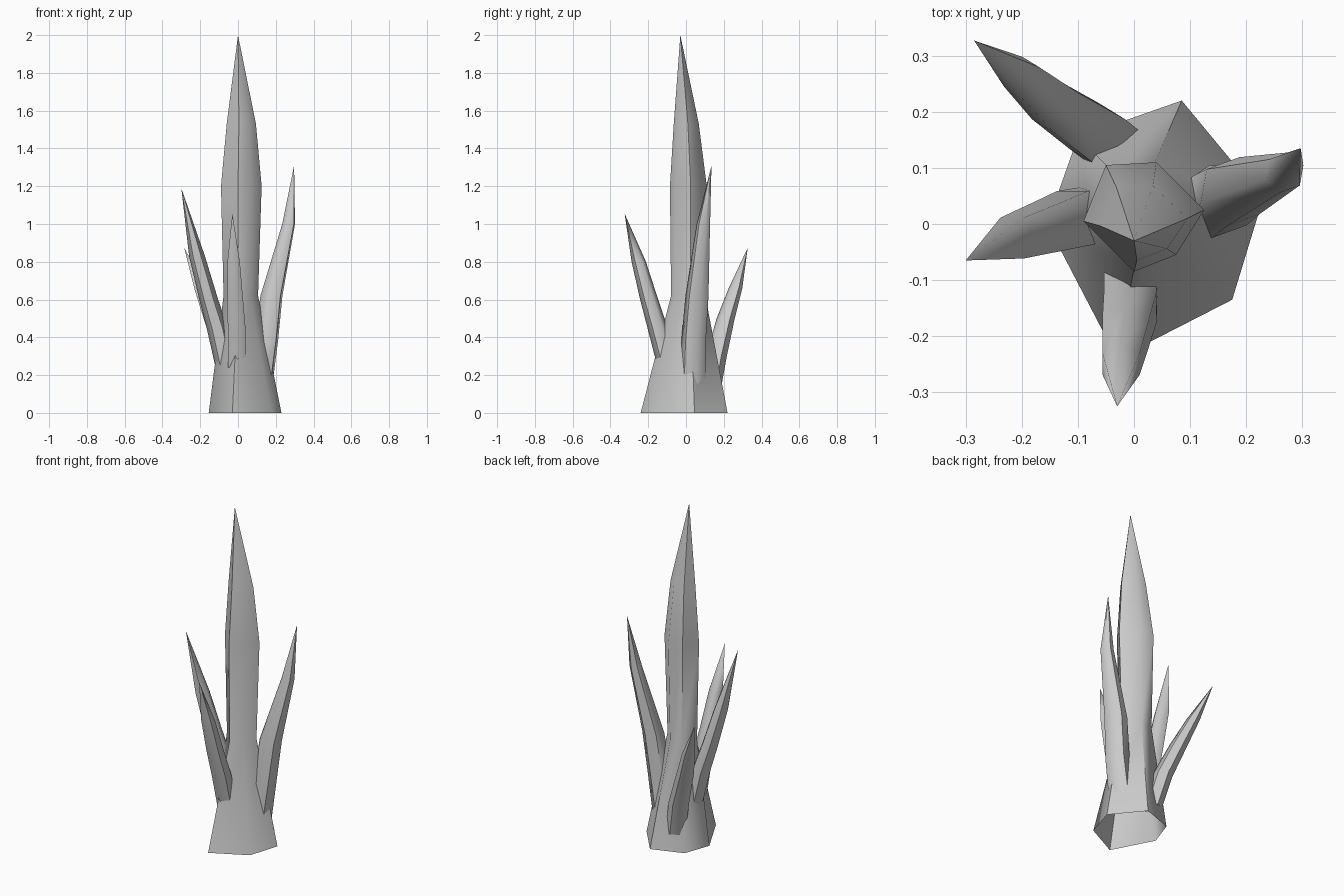
import bpy, math

if "Cube" in bpy.data.objects:
    bpy.data.objects.remove(bpy.data.objects["Cube"])

def loft(name, rings, tip):
    """Skin six-sided rings and close them to a point; the root stays open."""
    verts = [p for r in rings for p in r] + [tip]
    n, faces = 6, []
    for k in range(len(rings) - 1):
        for i in range(n):
            j = (i + 1) % n
            faces.append((k*n + i, k*n + j, (k+1)*n + j, (k+1)*n + i))
    top = (len(rings) - 1) * n
    for i in range(n):
        faces.append((top + i, top + (i + 1) % n, len(verts) - 1))
    me = bpy.data.meshes.new(name)
    me.from_pydata(verts, [], faces)
    me.update()
    ob = bpy.data.objects.new(name, me)
    bpy.context.collection.objects.link(ob)
    bpy.context.view_layer.objects.active = ob
    ob.select_set(True)
    bpy.ops.object.shade_smooth_by_angle(angle=math.radians(60))
    ob.select_set(False)

# Main spike: uneven hexagons, counter-clockwise
base = [(.085, .22), (.23, .045), (.175, -.135), (-.03, -.24), (-.155, 0), (-.1, .155)][::-1]
wide = [(.04, .11), (.125, .025), (.075, -.055), (0, -.085), (-.09, .005), (-.05, .105)][::-1]

def at(shape, z, sx=1, sy=1, dx=0, dy=0):
    return [(x*sx + dx, y*sy + dy, z) for x, y in shape]

loft("main_spike", [
    at(base, 0),
    at(wide, .62, .85, .93, 0, 0),
    at(wide, 1.2),
    at(wide, 1.53, .72, .68, .005, -.007),
], (0, -.03, 2))

# Side spikes: (x, y, z, radius) along each axis, then the tip
def side_spike(name, path, tip, turn):
    rings = []
    for x, y, z, r in path:
        rings.append([(x + r*math.cos(turn + i*math.pi/3),
                       y + r*math.sin(turn + i*math.pi/3), z) for i in range(6)])
    loft(name, rings, tip)

side_spike("left_spike", [(-.055, .02, .2, .055), (-.11, .01, .45, .056),
           (-.155, -.005, .6, .05), (-.217, -.025, .83, .042)], (-.3, -.065, 1.19), 0)
side_spike("front_spike", [(-.005, -.095, .24, .055), (-.007, -.15, .45, .054),
           (-.015, -.195, .6, .048), (-.023, -.25, .8, .038)], (-.03, -.325, 1.055), math.pi/2)
side_spike("right_spike", [(.115, .035, .14, .07), (.15, .04, .38, .066),
           (.177, .058, .62, .062), (.268, .092, 1.0, .036)], (.297, .135, 1.31), .35)
side_spike("back_left_spike", [(-.02, .125, .1, .055), (-.065, .16, .3, .056),
           (-.14, .21, .5, .048), (-.2, .262, .66, .036)], (-.285, .327, .875), -.55)
